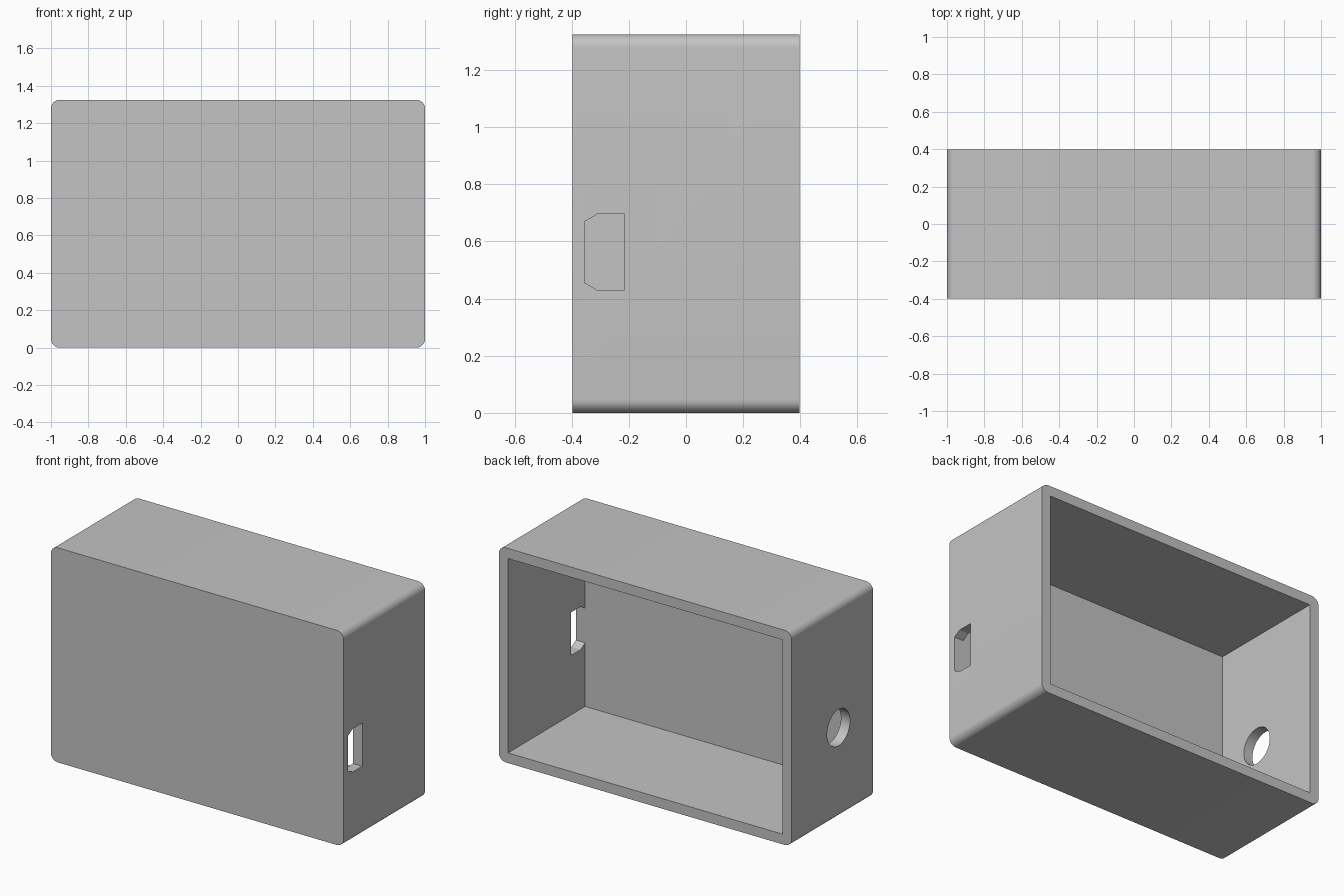
import bpy, bmesh
from math import cos, sin, pi, radians

if "Cube" in bpy.data.objects:
    bpy.data.objects.remove(bpy.data.objects["Cube"], do_unlink=True)

WIDTH, DEPTH, HEIGHT = 2.0, 0.795, 1.325
WALL, FRONT, RADIUS = 0.0625, 0.043, 0.047
MID = HEIGHT / 2
FLOOR_Y = -DEPTH / 2 + FRONT

grey = bpy.data.materials.new("light_grey")
grey.use_nodes = True
colour = (0.55, 0.55, 0.55, 1)
grey.diffuse_color = colour
grey.node_tree.nodes["Principled BSDF"].inputs["Base Color"].default_value = colour


def prism(name, points, offset):
    """Closed solid made by sweeping a planar outline along an offset."""
    bm = bmesh.new()
    face = bm.faces.new([bm.verts.new(p) for p in points])
    swept = bmesh.ops.extrude_face_region(bm, geom=[face], use_keep_orig=True)
    verts = [v for v in swept["geom"] if isinstance(v, bmesh.types.BMVert)]
    bmesh.ops.translate(bm, verts=verts, vec=offset)
    bmesh.ops.recalc_face_normals(bm, faces=bm.faces)
    mesh = bpy.data.meshes.new(name)
    bm.to_mesh(mesh)
    bm.free()
    mesh.materials.append(grey)
    obj = bpy.data.objects.new(name, mesh)
    bpy.context.collection.objects.link(obj)
    return obj


def cut(target, cutter):
    """Subtract a cutter for good, then remove it."""
    cutter.hide_render = True
    mod = target.modifiers.new("cut", 'BOOLEAN')
    mod.operation, mod.solver, mod.object = 'DIFFERENCE', 'EXACT', cutter
    bpy.context.view_layer.objects.active = target
    bpy.ops.object.modifier_apply(modifier=mod.name)
    bpy.data.objects.remove(cutter, do_unlink=True)


# Outer body: rounded rectangle swept from front to back
outline = []
STEPS = 10
for i, (sx, sz) in enumerate([(1, 1), (-1, 1), (-1, -1), (1, -1)]):
    for k in range(STEPS + 1):
        a = (i + k / STEPS) * pi / 2
        outline.append((sx * (WIDTH / 2 - RADIUS) + RADIUS * cos(a), -DEPTH / 2,
                        MID + sz * (MID - RADIUS) + RADIUS * sin(a)))
case = prism("open_case", outline, (0, DEPTH, 0))

# Square-cornered cavity, open at the back
cx, cz = WIDTH / 2 - WALL, MID - WALL
cavity = [(x, FLOOR_Y, MID + z) for x, z in ((cx, cz), (-cx, cz), (-cx, -cz), (cx, -cz))]
cut(case, prism("cavity_cutter", cavity, (0, DEPTH, 0)))

# Chamfered slot in the left wall, flush with the cavity floor
CENTRE_Z = 0.5625
half = [(-0.216, 0.133), (-0.31, 0.133), (FLOOR_Y, 0.107)]
slot = [(0.9, y, CENTRE_Z + z) for y, z in half]
slot += [(0.9, y, CENTRE_Z - z) for y, z in reversed(half)]
cut(case, prism("slot_cutter", slot, (0.2, 0, 0)))

# Round hole in the right wall
SIDES = 48
ring = [2 * pi * i / SIDES for i in range(SIDES)]
hole = [(-1.1, -0.06 + 0.112 * cos(a), CENTRE_Z + 0.112 * sin(a)) for a in ring]
cut(case, prism("hole_cutter", hole, (0.2, 0, 0)))

# Smooth rounded corners and hole, keep the rest crisp
bpy.ops.object.select_all(action='DESELECT')
case.select_set(True)
bpy.context.view_layer.objects.active = case
bpy.ops.object.shade_smooth_by_angle(angle=radians(25))
